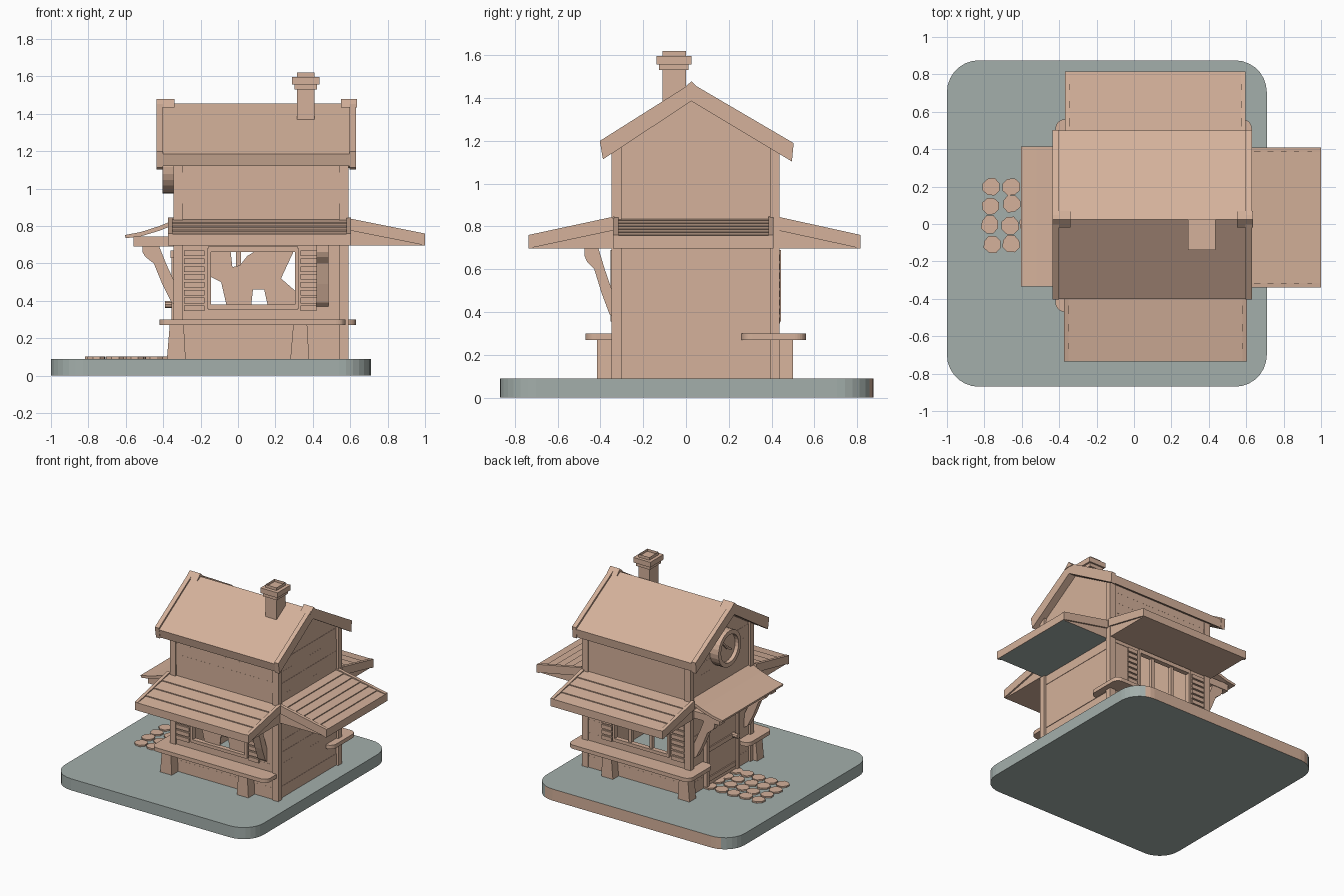
import bpy, bmesh, math, random
from mathutils import Vector, Matrix

if "Cube" in bpy.data.objects:
    bpy.data.objects.remove(bpy.data.objects["Cube"])
random.seed(4)


def material(name, rgb):
    m = bpy.data.materials.new(name)
    m.diffuse_color = (*rgb, 1)
    m.use_nodes = True
    m.node_tree.nodes["Principled BSDF"].inputs["Base Color"].default_value = m.diffuse_color
    return m


WOOD = material("warm wood", (0.66, 0.44, 0.325))
GREY = material("blue grey ground", (0.37, 0.43, 0.41))


def finish(name, bm, mat=WOOD):
    bmesh.ops.recalc_face_normals(bm, faces=bm.faces[:])
    me = bpy.data.meshes.new(name)
    bm.to_mesh(me)
    bm.free()
    me.materials.append(mat)
    ob = bpy.data.objects.new(name, me)
    bpy.context.collection.objects.link(ob)
    return ob


def prism_bm(pts, axis, a, b):
    """Extrude a 2D outline along an axis: X uses (y,z), Y uses (x,z), Z uses (x,y)."""
    put = {'X': lambda p, t: (t, p[0], p[1]), 'Y': lambda p, t: (p[0], t, p[1]),
           'Z': lambda p, t: (p[0], p[1], t)}[axis]
    bm = bmesh.new()
    lo = [bm.verts.new(put(p, a)) for p in pts]
    hi = [bm.verts.new(put(p, b)) for p in pts]
    bm.faces.new(lo)
    bm.faces.new(hi)
    n = len(pts)
    for i in range(n):
        bm.faces.new((lo[i], lo[(i + 1) % n], hi[(i + 1) % n], hi[i]))
    return bm


def prism(name, pts, axis, a, b, mat=WOOD):
    return finish(name, prism_bm(pts, axis, a, b), mat)


def box(name, x0, x1, y0, y1, z0, z1, mat=WOOD):
    return prism(name, [(x0, y0), (x1, y0), (x1, y1), (x0, y1)], 'Z', z0, z1, mat)


def rounded_slab(name, pts, z0, z1, radius, corners, mat=WOOD):
    """Flat slab whose listed outline corners are rounded."""
    bm = prism_bm(pts, 'Z', z0, z1)
    keep = [pts[i] for i in corners]
    edges = [e for e in bm.edges
             if abs(e.verts[0].co.z - e.verts[1].co.z) > 1e-4
             and any((e.verts[0].co.xy - Vector(p)).length < 1e-4 for p in keep)]
    bmesh.ops.bevel(bm, geom=edges, offset=radius, segments=7, profile=0.5, affect='EDGES')
    return finish(name, bm, mat)


# Ground slab, its back edge is wood coloured
base = rounded_slab("ground_slab", [(-1, -.87), (.71, -.87), (.71, .875), (-1, .875)],
                    0, .09, .17, range(4), GREY)
base.data.materials.append(WOOD)
for p in base.data.polygons:
    if p.normal.y > .9:
        p.material_index = 1

X0, X1, Y0, Y1 = -.325, .57, -.335, .425   # wall planes


# Walls from horizontal planks with slightly uneven faces
def plank_wall(name, side, u0, u1, z0, z1):
    n = max(1, round((z1 - z0) / .09))
    h = (z1 - z0) / n
    for i in range(n):
        e, a, b = random.uniform(0, .005), z0 + i * h, z0 + (i + 1) * h
        nm = f"{name}_plank_{i}"
        if side == 'front':
            box(nm, u0, u1, Y0 - e, Y0 + .03, a, b)
        elif side == 'back':
            box(nm, u0, u1, Y1 - .03, Y1 + e, a, b)
        elif side == 'left':
            box(nm, X0 - e, X0 + .03, u0, u1, a, b)
        else:
            box(nm, X1 - .03, X1 + e, u0, u1, a, b)


for side in ('front', 'back'):
    plank_wall(side + "_lower", side, X0, X1, .09, .36)
    plank_wall(side + "_upper", side, X0, X1, .67, 1.17)
    plank_wall(side + "_window_left", side, X0, -.15, .36, .67)
    plank_wall(side + "_window_right", side, .31, X1, .36, .67)
plank_wall("right_wall", 'right', Y0, Y1, .09, 1.16)
plank_wall("left_wall", 'left', Y0, Y1, .09, 1.16)
for nm, a, b in (("left_gable", X0, X0 + .03), ("right_gable", X1 - .03, X1)):
    prism(nm, [(Y0, 1.15), (Y1, 1.15), (Y1, 1.17), (.02, 1.42), (Y0, 1.19)], 'X', a, b)

# Corner posts
for i, x in enumerate((X0 - .02, X1 - .03)):
    for j, y in enumerate((Y0 - .012, Y1 - .033)):
        box(f"corner_post_{i}{j}", x, x + .05, y, y + .045, .09, 1.18)

# Window frames, louvred shutters and mullions on both long sides
for nm, y, s in (("front", Y0, -1), ("back", Y1, 1)):
    def strip(part, x0, x1, z0, z1, d=.018):
        ya, yb = sorted((y - s * .02, y + s * d))
        return box(f"{nm}_{part}", x0, x1, ya, yb, z0, z1)
    strip("window_sill", -.16, .32, .355, .38)
    strip("window_head", -.16, .32, .66, .69)
    for k, x in enumerate((-.165, .305)):
        strip(f"window_jamb_{k}", x, x + .02, .36, .68)
    for g, (a, b) in enumerate(((-.29, -.18), (.335, .42))):
        for k in range(8):
            strip(f"shutter_{g}_slat_{k}", a, b, .345 + k * .042, .375 + k * .042, .014)
for k, x in enumerate((-.01, .17)):
    box(f"back_mullion_{k}", x, x + .025, Y1 - .025, Y1 + .005, .37, .67)
# Torn blind hanging in the front window
prism("front_blind", [(-.15, .67), (-.04, .67), (-.03, .58), (.01, .59), (.05, .64), (.1, .67), (.3, .67),
                      (.23, .52), (.31, .45), (.31, .37), (.16, .37), (.14, .46), (.08, .46), (.07, .37),
                      (-.06, .37), (-.09, .5), (-.15, .53)], 'Y', Y0 + .01, Y0 + .018)

# Counter shelves wrapping the corners, with tapered legs
rounded_slab("front_counter", [(-.42, -.47), (.575, -.47), (.575, -.33), (-.31, -.33), (-.31, -.17), (-.42, -.17)],
             .27, .30, .05, (0, 1, 5))
rounded_slab("back_counter", [(-.42, .56), (.63, .56), (.63, .26), (.56, .26), (.56, .42), (-.31, .42),
                              (-.31, .26), (-.42, .26)], .27, .30, .05, (0, 1, 2, 7))
for nm, a, b in (("front", -.415, -.335), ("back", .42, .5)):
    for k, x in enumerate((-.33, .33)):
        prism(f"{nm}_counter_leg_{k}", [(x - .05, .09), (x + .05, .09), (x + .04, .27), (x - .035, .27)], 'Y', a, b)


# Wedge awnings with lapped boards and raised side rims
def awning(name, axis, c, s, depth, w0, w1, boards):
    zi, zo, zb = .832, .748, .697
    z = lambda d: zi + (zo - zi) * d / depth
    P = lambda *pts: [(c + s * d, h) for d, h in pts]
    body = prism(name + "_awning", P((0, zb), (depth - .004, zb), (depth - .004, zo), (0, zi)),
                 axis, w0 + .012, w1 - .012)
    for k in range(boards):
        a, b = depth * k / boards, depth * (k + 1) / boards
        prism(f"{name}_awning_board_{k}", P((a, z(a) - .01), (b, z(b) - .01), (b, z(b) + .009), (a, z(a) + .002)),
              axis, w0 + .01, w1 - .01)
    for k, w in enumerate((w0, w1 - .025)):
        prism(f"{name}_awning_rim_{k}", P((0, zi - .05), (depth, zb), (depth, zo + .012), (0, zi + .014)),
              axis, w, w + .025)
    prism(name + "_awning_fascia", P((depth - .02, zb), (depth, zb), (depth, zo + .008), (depth - .02, zo + .01)),
          axis, w0, w1)
    return body


awning("front", 'X', Y0, -1, .4, -.375, .605, 4)
awning("back", 'X', Y1, 1, .39, -.37, .597, 4)
right = awning("right", 'Y', X1, 1, .43, -.34, .41, 6)
right.data.materials.append(GREY)
for p in right.data.polygons:
    if p.normal.z < -.9:
        p.material_index = 1

# Thin curved awning above the door, with a beam under it
prism("door_awning", [(-.32, .84), (-.42, .80), (-.52, .768), (-.605, .752), (-.6, .735), (-.52, .745),
                      (-.42, .775), (-.32, .815)], 'Y', -.335, .415)
for k, y in enumerate((-.3, .33)):
    box(f"door_awning_beam_{k}", -.56, X0, y - .005, y + .055, .69, .745)

# Curved brackets
BRACKET = [(0, .37), (.03, .39), (.08, .49), (.125, .6), (.17, .635), (.185, .66), (.185, .7), (.1, .7),
           (.06, .6), (0, .47)]
for k, y in enumerate((-.295, .335)):
    prism(f"door_bracket_{k}", [(X0 - d, z) for d, z in BRACKET], 'Y', y, y + .045)
prism("front_bracket", [(Y0 - d * .75, z) for d, z in BRACKET], 'X', .42, .485)

# Door with frame and knob
box("door", X0 - .015, X0, -.13, .22, .09, .63)
for k, y in enumerate((-.16, .22)):
    box(f"door_jamb_{k}", X0 - .03, X0, y, y + .03, .09, .66)
box("door_lintel", X0 - .035, X0, -.17, .26, .63, .67)
for k, z in enumerate((.13, .36, .57)):
    box(f"door_rail_{k}", X0 - .024, X0, -.12, .21, z, z + .035)


def disc(name, x, y, z, r, depth, sides, rim=0, sink=0):
    """Round plate facing -x, with an optional sunken face inside a rim."""
    bm = bmesh.new()
    bmesh.ops.create_cone(bm, cap_ends=True, segments=sides, radius1=r, radius2=r, depth=depth,
                          matrix=Matrix.Translation((x, y, z)) @ Matrix.Rotation(-math.pi / 2, 4, 'Y'))
    if rim:
        f = min(bm.faces, key=lambda f: f.calc_center_median().x)
        bmesh.ops.inset_region(bm, faces=[f], thickness=rim)
        g = bmesh.ops.extrude_face_region(bm, geom=[f])
        vs = [v for v in g['geom'] if isinstance(v, bmesh.types.BMVert)]
        bmesh.ops.translate(bm, verts=vs, vec=(sink, 0, 0))
        bmesh.ops.delete(bm, geom=[f], context='FACES_ONLY')
    return finish(name, bm)


disc("door_knob", -.365, -.09, .38, .02, .05, 10)
# Round gable dial with two hands
disc("gable_dial", -.365, .035, 1.115, .14, .075, 24, .032, .03)
prism("dial_hand_long", [(.03, 1.11), (.045, 1.11), (.1, 1.175), (.09, 1.185)], 'X', -.385, -.37)
prism("dial_hand_short", [(.03, 1.125), (.04, 1.11), (-.01, 1.08), (-.02, 1.09)], 'X', -.385, -.37)


# Gabled roof with heavier boards at both ends
def chevron(up, out):
    return [(-.40 - out, 1.185 + up), (.025, 1.455 + up), (.5 + out, 1.175 + up),
            (.492 + out, 1.11 - up / 2), (.025, 1.385), (-.385 - out, 1.12 - up / 2)]


prism("roof", chevron(0, 0), 'X', -.42, .62)
prism("roof_end_left", chevron(.014, .003), 'X', -.435, -.40)
prism("roof_end_right", chevron(.014, .003), 'X', .595, .63)
for k, (a, b) in enumerate(((-.435, -.34), (.55, .635))):
    prism(f"ridge_cap_{k}", [(-.02, 1.435), (.025, 1.478), (.07, 1.435), (.025, 1.44)], 'X', a, b)

# Chimney
box("chimney_shaft", .315, .41, -.11, .0, 1.3, 1.57)
box("chimney_collar", .303, .422, -.125, .012, 1.53, 1.56)
box("chimney_cap", .29, .437, -.138, .025, 1.557, 1.597)
bm = prism_bm([(.315, -.11), (.41, -.11), (.41, 0), (.315, 0)], 'Z', 1.59, 1.62)
bm.faces.ensure_lookup_table()
top = max(bm.faces, key=lambda f: f.calc_center_median().z)
bmesh.ops.inset_region(bm, faces=[top], thickness=.02)
inner = bmesh.ops.extrude_face_region(bm, geom=[top])['geom']
bmesh.ops.translate(bm, verts=[v for v in inner if isinstance(v, bmesh.types.BMVert)], vec=(0, 0, -.02))
bmesh.ops.delete(bm, geom=[top], context='FACES_ONLY')
finish("chimney_pot", bm)

# Stepping stones in front of the door
for i in range(5):
    for j in range(4):
        cx = -.765 + i * .103 + random.uniform(-.008, .008)
        cy = -.105 + j * .103 + random.uniform(-.008, .008)
        ring = [(cx + .052 * math.cos(t) * random.uniform(.88, 1), cy + .052 * math.sin(t) * random.uniform(.88, 1))
                for t in (math.pi / 8 + k * math.pi / 4 for k in range(8))]
        prism(f"path_stone_{i}{j}", ring, 'Z', .088, .102)
